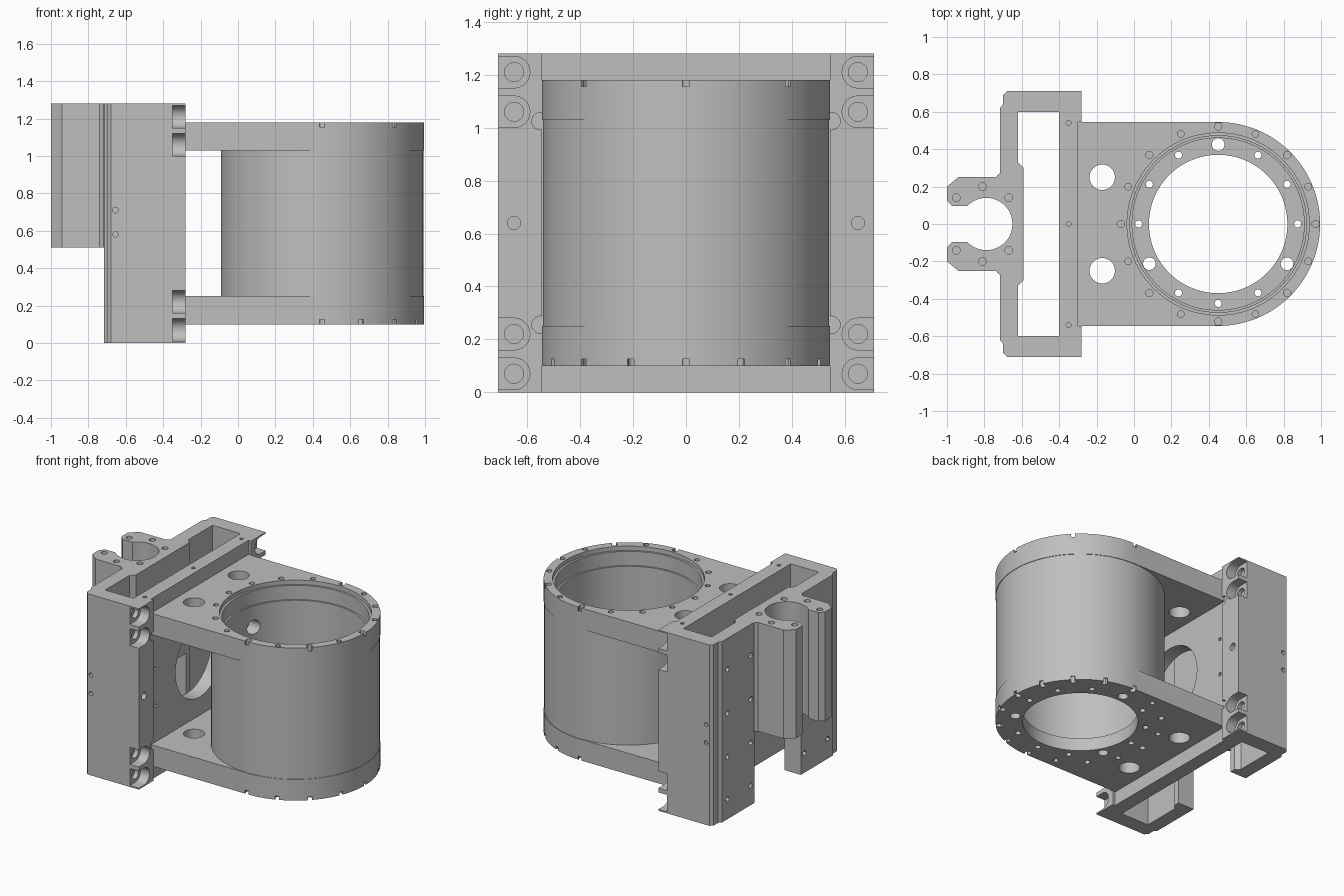
import bpy, bmesh, math
from mathutils import Matrix, Vector

if "Cube" in bpy.data.objects:
    bpy.data.objects.remove(bpy.data.objects["Cube"], do_unlink=True)

metal = bpy.data.materials.new("machined_grey")
metal.use_nodes = True
GREY = (0.52, 0.52, 0.52, 1)
metal.diffuse_color = GREY
metal.node_tree.nodes["Principled BSDF"].inputs["Base Color"].default_value = GREY


def to_object(bm, name):
    bmesh.ops.recalc_face_normals(bm, faces=bm.faces)
    mesh = bpy.data.meshes.new(name)
    bm.to_mesh(mesh)
    bm.free()
    mesh.materials.append(metal)
    obj = bpy.data.objects.new(name, mesh)
    bpy.context.scene.collection.objects.link(obj)
    return obj


def add_prism(bm, points, z0, z1):
    base = bm.faces.new([bm.verts.new((x, y, z0)) for x, y in points])
    top = bmesh.ops.extrude_face_region(bm, geom=[base])["geom"]
    verts = [g for g in top if isinstance(g, bmesh.types.BMVert)]
    bmesh.ops.translate(bm, verts=verts, vec=(0, 0, z1 - z0))


def add_box(bm, lo, hi, turn=None):
    lo, hi = Vector(lo), Vector(hi)
    mat = Matrix.Translation((lo + hi) / 2) @ Matrix.Diagonal((*(hi - lo), 1))
    bmesh.ops.create_cube(bm, size=1, matrix=turn @ mat if turn else mat)


def add_rod(bm, start, axis, length, r, segs=20):
    """Solid cylinder from start along an axis letter."""
    d = {"x": Vector((1, 0, 0)), "y": Vector((0, 1, 0)), "z": Vector((0, 0, 1))}[axis]
    rot = d.to_track_quat("Z", "Y").to_matrix().to_4x4()
    mat = Matrix.Translation(Vector(start) + d * length / 2) @ rot
    bmesh.ops.create_cone(bm, cap_ends=True, segments=segs, radius1=r, radius2=r,
                          depth=length, matrix=mat)


def combine(obj, bm, operation="DIFFERENCE"):
    """Apply one boolean step and drop the helper."""
    tool = to_object(bm, "cutter")
    tool.hide_render = True
    mod = obj.modifiers.new("step", "BOOLEAN")
    mod.operation, mod.object, mod.solver = operation, tool, "EXACT"
    deps = bpy.context.evaluated_depsgraph_get()
    mesh = bpy.data.meshes.new_from_object(obj.evaluated_get(deps))
    obj.modifiers.clear()
    obj.data = mesh
    bpy.data.objects.remove(tool, do_unlink=True)


def mirrored(half):
    return half + [(x, -y) for x, y in reversed(half)]


def finish(obj):
    bpy.ops.object.select_all(action="DESELECT")
    obj.select_set(True)
    bpy.context.view_layer.objects.active = obj
    bpy.ops.object.shade_smooth_by_angle(angle=math.radians(30))


HEIGHT = 1.28
SIDES = (-1, 1)

# Channel frame: outer block with stepped rear corners
bm = bmesh.new()
add_prism(bm, mirrored([(-0.28, 0.71), (-0.68, 0.71), (-0.70, 0.69), (-0.70, 0.64),
                        (-0.717, 0.62)]), 0, HEIGHT)
frame = to_object(bm, "channel_frame")

# Rear clamp block
bm = bmesh.new()
add_prism(bm, mirrored([(-0.65, 0.27), (-0.72, 0.27), (-0.74, 0.25), (-0.94, 0.25),
                        (-1.0, 0.2)]), 0.51, HEIGHT)
combine(frame, bm, "UNION")

# Inner cavity
bm = bmesh.new()
add_prism(bm, mirrored([(-0.40, 0.6), (-0.62, 0.6), (-0.62, 0.33), (-0.59, 0.3)]), -0.1, 1.4)
combine(frame, bm)

# Rear opening under the clamp, front seat for the arms
bm = bmesh.new()
add_box(bm, (-0.8, -0.26, -0.1), (-0.55, 0.26, 0.51))
add_box(bm, (-0.3, -0.545, -0.1), (-0.2, 0.545, 1.4))
combine(frame, bm)

# Clamp bore and its slot
bm = bmesh.new()
add_rod(bm, (-0.79, 0, 0.4), "z", 1, 0.14, 48)
combine(frame, bm)
bm = bmesh.new()
add_prism(bm, mirrored([(-0.8, 0.095), (-0.97, 0.095), (-1.01, 0.135)]), 0.4, 1.4)
combine(frame, bm)

# Screw pockets open to the sides
POCKETS = (0.07, 0.22, 1.06, 1.21)
bm = bmesh.new()
for s in SIDES:
    for z in POCKETS:
        arc = [(s * (0.65 - 0.06 * math.sin(t)), z + 0.06 * math.cos(t))
               for t in (math.pi * i / 12 for i in range(13))]
        outline = [(s * 0.8, z + 0.06)] + arc + [(s * 0.8, z - 0.06)]
        base = bm.faces.new([bm.verts.new((-0.35, y, h)) for y, h in outline])
        out = bmesh.ops.extrude_face_region(bm, geom=[base])["geom"]
        bmesh.ops.translate(bm, vec=(0.2, 0, 0),
                            verts=[g for g in out if isinstance(g, bmesh.types.BMVert)])
combine(frame, bm)

# Frame holes
bm = bmesh.new()
add_rod(bm, (-0.45, 0, 0.65), "x", 0.3, 0.27, 64)
for s in SIDES:
    for z in POCKETS:
        add_rod(bm, (-0.38, s * 0.65, z), "x", 0.06, 0.036)
    for z in (0.255, 1.025):
        add_rod(bm, (-0.295, s * 0.55, z), "x", 0.1, 0.033)
    for z in (0.51, 0.77):
        add_rod(bm, (-0.37, s * 0.5, z), "x", 0.2, 0.012, 12)
    add_rod(bm, (-0.33, s * 0.65, 0.64), "x", 0.2, 0.025)
    for z in (0.58, 0.71):
        add_rod(bm, (-0.655, s * 0.71 - 0.04, z), "y", 0.08, 0.015, 12)
    for z in (0.14, 0.44, 0.75, 1.06):
        for y in (0.3, 0.56):
            add_rod(bm, (-0.8, s * y, z), "x", 0.13, 0.018, 12)
    for x, y in ((-0.81, 0.2), (-0.95, 0.14), (-0.67, 0.14)):
        add_rod(bm, (x, s * y, 1.18), "z", 0.2, 0.021, 16)
for y in (-0.54, 0, 0.54):
    add_rod(bm, (-0.35, y, 1.22), "z", 0.2, 0.013, 12)
combine(frame, bm)
finish(frame)

# Barrel housing: two rounded arms joined by a drum
CX, R = 0.45, 0.545
LOW, TOP = 0.1, 1.18
arm = [(-0.32, -R)] + [(CX + R * math.sin(t), -R * math.cos(t))
                       for t in (math.pi * i / 48 for i in range(49))] + [(-0.32, R)]
bm = bmesh.new()
add_prism(bm, arm, LOW, 0.25)
add_prism(bm, arm, 1.03, TOP)
housing = to_object(bm, "barrel_housing")
bm = bmesh.new()
add_rod(bm, (CX, 0, 0.2), "z", 0.9, 0.541, 96)
combine(housing, bm, "UNION")

# Stepped bore, from the bottom opening to the top rim
for radius, floor in ((0.37, 0), (0.46, 0.19), (0.472, 1.05), (0.487, 1.15)):
    bm = bmesh.new()
    add_rod(bm, (CX, 0, floor), "z", 1.4 - floor, radius, 96)
    combine(housing, bm)

# Flange holes, rim screw holes, arm holes and the port in the drum
bm = bmesh.new()
for i in range(12):
    a = math.radians(30 * i)
    add_rod(bm, (CX + 0.425 * math.cos(a), 0.425 * math.sin(a), 0), "z", 0.3,
            0.034 if i in (3, 7, 11) else 0.019, 16)
for i in range(16):
    a = math.radians(22.5 * i)
    x, y = CX + 0.521 * math.cos(a), 0.521 * math.sin(a)
    r = 0.018 if i % 2 else 0.02
    add_rod(bm, (x, y, 1.13), "z", 0.2, r, 12)
    add_rod(bm, (x, y, 0), "z", 0.15, r, 12)
for s in SIDES:
    add_rod(bm, (-0.17, s * 0.25, 0), "z", 1.4, 0.068, 32)
add_rod(bm, (-0.15, 0.15, 0.9), "x", 0.3, 0.05, 24)
combine(housing, bm)

# Small notches around the rounded rims
bm = bmesh.new()
for i in range(-4, 5):
    turn = Matrix.Translation((CX, 0, 0)) @ Matrix.Rotation(math.radians(22.5 * i), 4, "Z")
    add_box(bm, (0.522, -0.013, 0), (0.6, 0.013, 0.125), turn)
    if i % 2 == 0:
        add_box(bm, (0.522, -0.013, 1.155), (0.6, 0.013, 1.3), turn)
combine(housing, bm)
finish(housing)
